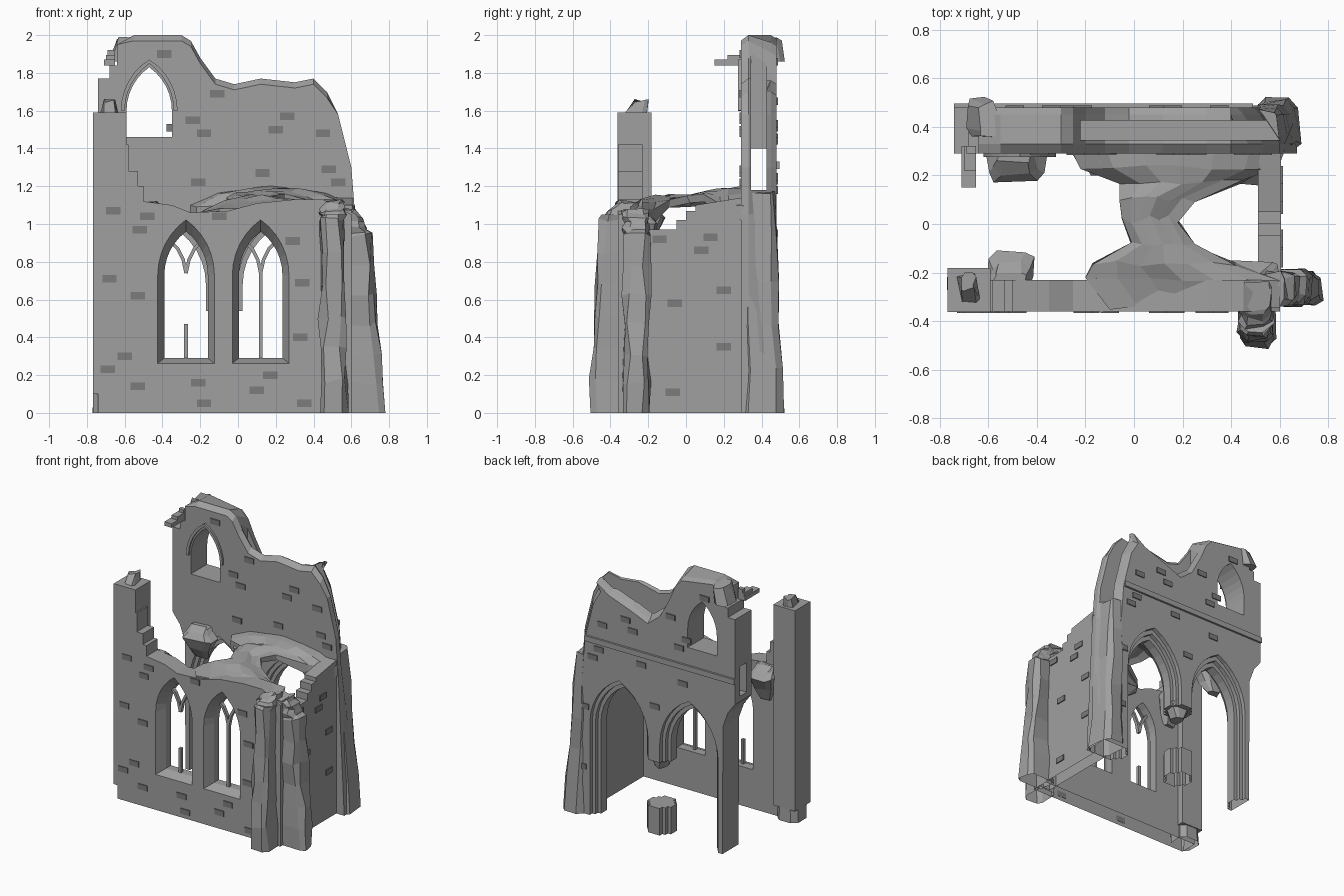
import bpy, bmesh, math, random
from mathutils import Vector

random.seed(4)
if "Cube" in bpy.data.objects:
    bpy.data.objects.remove(bpy.data.objects["Cube"])


def material(name, v):
    m = bpy.data.materials.new(name)
    m.use_nodes = True
    m.diffuse_color = (v, v, v, 1)
    m.node_tree.nodes["Principled BSDF"].inputs["Base Color"].default_value = (v, v, v, 1)
    return m


STONE = material("grey stone", 0.35)
BRICK = material("dark brick", 0.2)


def loft(name, rings, mat=STONE):
    """Skin a list of equal rings of points and cap both ends."""
    bm = bmesh.new()
    rows = [[bm.verts.new(p) for p in r] for r in rings]
    n = len(rows[0])
    for a, b in zip(rows, rows[1:]):
        for i in range(n):
            j = (i + 1) % n
            bm.faces.new((a[i], a[j], b[j], b[i]))
    bm.faces.new(rows[0])
    bm.faces.new(rows[-1])
    bmesh.ops.recalc_face_normals(bm, faces=bm.faces)
    me = bpy.data.meshes.new(name)
    bm.to_mesh(me)
    bm.free()
    me.materials.append(mat)
    ob = bpy.data.objects.new(name, me)
    bpy.context.collection.objects.link(ob)
    return ob


def on_y(pts, y):
    return [(x, y, z) for x, z in pts]


def box(name, x0, x1, y0, y1, z0, z1, mat=STONE):
    pts = [(x0, z0), (x1, z0), (x1, z1), (x0, z1)]
    return loft(name, [on_y(pts, y0), on_y(pts, y1)], mat)


def cut(ob, cutter):
    cutter.hide_render = True
    mod = ob.modifiers.new("cut", "BOOLEAN")
    mod.operation, mod.solver, mod.object = "DIFFERENCE", "EXACT", cutter
    bpy.context.view_layer.objects.active = ob
    bpy.ops.object.modifier_apply(modifier=mod.name)
    bpy.data.objects.remove(cutter)


def arc(cx, half, spring, apex, n=6):
    """Pointed arch line from left springing over the apex to the right."""
    h = apex - spring
    r = (half * half + h * h) / (2 * half)
    end = math.asin(min(1, h / r))
    left = [(half - r + r * math.cos(end * i / n), r * math.sin(end * i / n)) for i in range(n + 1)]
    return ([(cx - x, spring + z) for x, z in left] +
            [(cx + x, spring + z) for x, z in left[-2::-1]])


def arch(cx, half, sill, spring, apex):
    return [(cx - half, sill)] + arc(cx, half, spring, apex) + [(cx + half, sill)]


def rugged(name, rects, steps, jit):
    """Weathered stone shaft through a list of rectangles (x0, x1, y0, y1, z)."""
    levels = [rects[0]]
    for lo, hi in zip(rects, rects[1:]):
        levels += [[a + (b - a) * k / steps for a, b in zip(lo, hi)] for k in range(1, steps + 1)]
    rings = []
    for k, (x0, x1, y0, y1, z) in enumerate(levels):
        c = min(x1 - x0, y1 - y0) * 0.22
        ring = [(x0 + c, y0), (x1 - c, y0), (x1, y0 + c), (x1, y1 - c),
                (x1 - c, y1), (x0 + c, y1), (x0, y1 - c), (x0, y0 + c)]
        dz = jit if k else 0
        rings.append([(x + random.uniform(-jit, jit), y + random.uniform(-jit, jit),
                       z + random.uniform(-dz, dz)) for x, y in ring])
    return loft(name, rings)


def strip(name, path, w, y0, y1):
    """Flat bar following a path in the wall plane."""
    rings = []
    for i, p in enumerate(path):
        d = Vector(path[min(i + 1, len(path) - 1)]) - Vector(path[max(i - 1, 0)])
        d = d.normalized() * w / 2
        a, b = (p[0] - d.y, p[1] + d.x), (p[0] + d.y, p[1] - d.x)
        rings.append([(a[0], y0, a[1]), (b[0], y0, b[1]), (b[0], y1, b[1]), (a[0], y1, a[1])])
    return loft(name, rings)


# Tall back wall: broken top, slanting right end, thinner left foot
outline = [(-.635, 0), (-.64, .95), (-.68, 1.06), (-.74, 1.14), (-.74, 1.77), (-.68, 1.77),
           (-.68, 1.84), (-.64, 1.84), (-.64, 1.95), (-.55, 2), (-.3, 2), (-.25, 1.97),
           (-.2, 1.88), (-.12, 1.77), (-.02, 1.74), (.12, 1.77), (.3, 1.75), (.4, 1.77),
           (.47, 1.7), (.53, 1.58), (.6, 1.3), (.62, 1.05), (.67, 0)]


def wall_ring(y, drop, sag, slant):
    """Outline at depth y: worn top, sagging middle, right end pulled in."""
    ring = []
    for x, z in outline:
        top = drop + sag * max(0, 1 - abs(x - .02) / .4) if z > 1.65 and x > -.6 else 0
        ring.append((x - slant * min(z, 1) if x > .45 else x, y, z - top))
    return ring


back_wall = loft("back_wall", [wall_ring(.29, .03, 0, 0), wall_ring(.33, 0, 0, 0),
                               wall_ring(.45, 0, .19, .08), wall_ring(.48, .02, .19, .105)])

# Stepped arches through the back wall
STEPS = [(.27, .24), (.32, .24), (.32, .215), (.35, .215), (.35, .19), (.42, .19),
         (.42, .215), (.45, .215), (.45, .24), (.5, .24)]
for cx in (-.36, .215):
    cut(back_wall, loft("arch_cutter", [
        on_y(arch(cx, h, -.1, .68, 1.06 - (.24 - h) * 1.4), y) for y, h in STEPS]))

# Missing middle of the pier, upper window, wall passage
cut(back_wall, box("pier_gap", -.3, .1, .2, .6, .2, .54))
cut(back_wall, loft("window_cutter", [on_y(arch(-.47, .12, 1.45, 1.6, 1.83), y) for y in (.2, .6)]))
cut(back_wall, box("passage_cutter", -.22, .9, .345, .425, 1.18, 2.2))
cut(back_wall, box("tunnel_cutter", -.9, -.2, .345, .425, 1.18, 1.4))
rugged("pier_broken_end", [(-.11, -.03, .34, .43, .47), (-.15, .005, .32, .45, .58)], 1, .012)
strip("window_hood", arc(-.47, .14, 1.6, 1.86), .02, .275, .3)
box("window_sill", -.59, -.35, .29, .48, 1.42, 1.46)
box("string_course", -.74, .49, .47, .495, 1.29, 1.33)
rugged("back_wall_end", [(.5, .68, .295, .515, 0), (.48, .595, .3, .465, 1.17)], 5, .009)
rugged("back_wall_crest", [(-.69, -.58, .36, .515, 1.86), (-.64, -.56, .36, .5, 1.98)], 1, .012)
for k in range(3):
    box("projecting_stone", -.71 + k * .01, -.65, .15 + k * .07, .32, 1.84 + k * .025, 1.87 + k * .025)

# Front wall with two splayed lancet windows
front_outline = [(-.74, 0), (-.74, 1.42), (-.58, 1.42), (-.58, 1.28), (-.53, 1.28), (-.53, 1.2),
                 (-.5, 1.2), (-.5, 1.12), (-.35, 1.1), (-.25, 1.06), (-.05, 1.07), (.1, 1.11),
                 (.3, 1.13), (.45, 1.13), (.6, 1.05), (.6, 0)]
front_wall = loft("front_wall", [on_y(front_outline, y) for y in (-.36, -.23)])
for cx in (-.275, .12):
    cut(front_wall, loft("lancet_cutter", [
        on_y(arch(cx, .16, .255, .73, 1.04), -.38),
        on_y(arch(cx, .115, .29, .73, .96), -.29),
        on_y(arch(cx, .115, .29, .73, .96), -.2)]))
    # Y-shaped tracery
    for s in (-1, 1):
        strip("tracery_branch", [(cx, .74), (cx + s * .015, .81), (cx + s * .045, .87),
                                 (cx + s * .095, .92)], .018, -.29, -.265)
    box("mullion", cx - .01, cx + .01, -.29, -.265, .28, .47 if cx < 0 else .76)

# Front corner column and loose crown
rugged("corner_column_foot", [(-.768, -.6, -.358, -.185, 0), (-.758, -.6, -.35, -.19, .25)], 2, .004)
box("corner_column", -.768, -.59, -.362, -.182, .1, 1.59)
rugged("column_crown", [(-.72, -.64, -.33, -.21, 1.58), (-.7, -.66, -.27, -.2, 1.65)], 1, .012)

# Right wall with a stepped break
side = [(-.3, 0), (-.3, .97), (-.05, .97), (-.05, 1.02), (0, 1.02), (0, 1.07), (.05, 1.07),
        (.05, 1.1), (.3, 1.14), (.3, 0)]
loft("right_wall", [[(x, y, z) for y, z in side] for x in (.51, .605)])

# Weathered corner buttresses
rugged("front_buttress", [(.43, .575, -.51, -.3, 0), (.44, .565, -.455, -.28, 1.02),
                          (.44, .57, -.36, -.25, 1.12)], 6, .014)
rugged("side_buttress", [(.56, .775, -.335, -.19, 0), (.55, .705, -.325, -.195, .94),
                         (.52, .62, -.33, -.2, 1.07)], 6, .014)

# Remaining vault web: y, left x, right x, crown z, drop at the edges
WEB = [(-.34, -.1, .6, 1.1, .03), (-.22, -.2, .6, 1.13, .06), (-.16, -.17, .42, 1.15, .07),
       (-.09, -.01, .25, 1.15, .02), (.02, -.05, .18, 1.15, .01), (.1, -.06, .25, 1.17, .02),
       (.17, -.06, .45, 1.19, .08), (.23, -.22, .59, 1.2, .1), (.3, -.26, .62, 1.2, .1)]
rings = []
for y, x0, x1, z, drop in WEB:
    upper, lower = [], []
    for i in range(7):
        t = i / 3 - 1
        x = x0 + (x1 - x0) * i / 6
        top = z - drop * t * t + random.uniform(-.012, .012)
        upper.append((x, y + random.uniform(-.015, .015), top))
        lower.append((x, y, top - .035 - .4 * drop * t * t))
    rings.append(upper + lower[::-1])
loft("vault_web", rings)

# Vault springers against the walls, sloping back at the top
for x0, x1, y0, y1, low, high in ((-.6, -.37, .17, .31, .88, 1.04), (-.2, .02, .2, .31, .85, 1.06),
                                  (.4, .6, .16, .31, .85, 1.06), (-.6, -.41, -.26, -.11, .85, 1.04),
                                  (-.19, .02, -.26, -.16, .95, 1.0), (.36, .6, -.26, -.15, .8, 1.0)):
    mx = (x0 + x1) / 2
    a, b = (y1 - .06, y1) if y0 > 0 else (y0, y0 + .05)
    rugged("vault_springer", [(mx - .04, mx + .04, a, b, low), (x0, x1, y0, y1, high),
                              (mx - .07, mx + .05, a, b, high + .07)], 2, .012)


# Raised brick plates: across/up positions on each wall face
def bricks(name, spots, axis, face):
    for a, z in spots:
        lo, hi = (face - .006, face + .003) if axis == "y" and face < .4 else (face - .003, face + .006)
        if axis == "y":
            box(name, a - .038, a + .038, lo, hi, z - .02, z + .02, BRICK)
        else:
            box(name, lo, hi, a - .038, a + .038, z - .02, z + .02, BRICK)


bricks("front_brick", [(-.68, .71), (-.53, .62), (-.6, .3), (-.69, .23), (-.53, .14), (-.21, .16),
                       (-.18, .05), (.1, .12), (.17, .2), (.33, .4), (.29, .91), (-.66, 1.07),
                       (-.48, 1.04), (-.52, .97), (-.1, 1.04), (.34, .69), (.35, .05)], "y", -.361)
upper_spots = [(-.39, 1.9), (-.11, 1.69), (.26, 1.57), (.2, 1.5), (.45, 1.48), (-.24, 1.55),
               (-.18, 1.48), (.13, 1.27), (-.21, 1.22), (.48, 1.29), (.53, 1.22)]
bricks("back_wall_inner_brick", upper_spots, "y", .289)
bricks("back_wall_outer_brick", [(x - .1, z - .04) for x, z in upper_spots] +
       [(-.08, .95), (.5, .8), (.52, .35)], "y", .481)
bricks("side_brick", [(-.14, .92), (.13, .93), (.08, .86), (-.06, .58), (.2, .65), (.2, .35),
                      (-.07, .11)], "x", .606)

# Undersides resting on the ground are left open
for ob in bpy.context.collection.objects:
    if ob.type == "MESH":
        bm = bmesh.new()
        bm.from_mesh(ob.data)
        floor = [f for f in bm.faces if all(v.co.z < .001 for v in f.verts)]
        bmesh.ops.delete(bm, geom=floor, context="FACES")
        bm.to_mesh(ob.data)
        bm.free()
